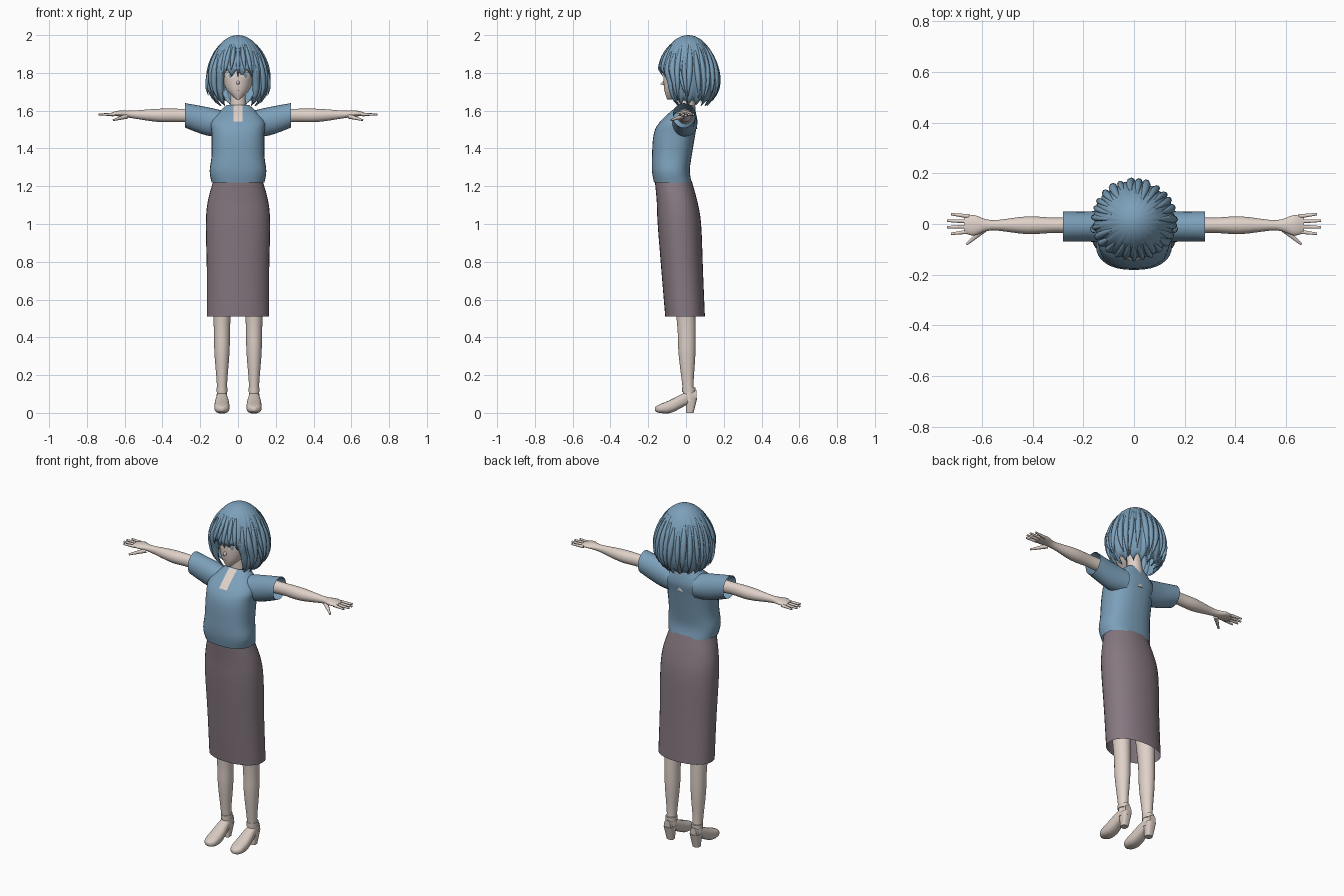
import bpy, bmesh, math, random
from math import sin, cos, pi, sqrt
from mathutils import Vector

random.seed(4)
if "Cube" in bpy.data.objects:
    bpy.data.objects.remove(bpy.data.objects["Cube"])


def material(name, red, green, blue):
    colour = (red, green, blue, 1)
    mat = bpy.data.materials.new(name)
    mat.use_nodes = True
    mat.diffuse_color = colour
    mat.node_tree.nodes["Principled BSDF"].inputs["Base Color"].default_value = colour
    return mat


soft_blue = material("soft_blue", .2, .35, .49)
mauve = material("mauve_cloth", .24, .19, .22)
skin = material("pale_skin", .74, .64, .58)
leather = material("beige_leather", .68, .59, .53)
eye_white = material("eye_white", .8, .78, .76)
grey_iris = material("grey_iris", .3, .36, .42)
rose = material("lip_rose", .55, .4, .37)


def finish(name, bm, mat, thickness=0):
    bmesh.ops.recalc_face_normals(bm, faces=bm.faces)
    mesh = bpy.data.meshes.new(name)
    bm.to_mesh(mesh)
    bm.free()
    mesh.materials.append(mat)
    part = bpy.data.objects.new(name, mesh)
    bpy.context.collection.objects.link(part)
    bpy.ops.object.select_all(action="DESELECT")
    part.select_set(True)
    bpy.context.view_layer.objects.active = part
    bpy.ops.object.shade_smooth_by_angle(angle=pi / 3)
    if thickness:
        part.modifiers.new("thickness", "SOLIDIFY").thickness = thickness


def sample(rings, t):
    """Smooth curve through the rings, where t counts rings."""
    last = len(rings) - 1
    i = min(int(t), last - 1)
    w = t - i
    near = [rings[min(max(i + k, 0), last)] for k in (-1, 0, 1, 2)]
    return [b + w / 2 * (c - a + w * (2 * a - 5 * b + 4 * c - d + w * (3 * b - a - 3 * c + d)))
            for a, b, c, d in zip(*near)]


def loft(name, rings, mat, axis="z", centre=0, side=1, sides=24, power=2, steps=4, caps=True):
    """Skin rings of (position, half width, low edge, high edge) along an axis."""
    bm = bmesh.new()
    loops = []
    for k in range((len(rings) - 1) * steps + 1):
        along, width, low, high = sample(rings, k / steps)
        loop = []
        for i in range(sides):
            angle = 2 * pi * i / sides
            c, s = (math.copysign(abs(f) ** (2 / power), f) for f in (cos(angle), sin(angle)))
            u = centre + width * c
            v = (low + high) / 2 + (high - low) / 2 * s
            x, y, z = {"x": (along, u, v), "y": (u, along, v), "z": (u, v, along)}[axis]
            loop.append(bm.verts.new((x * side, y, z)))
        loops.append(loop)
    for a, b in zip(loops, loops[1:]):
        for i in range(sides):
            bm.faces.new((a[i - 1], a[i], b[i], b[i - 1]))
    if caps:
        bm.faces.new(loops[0])
        bm.faces.new(loops[-1])
    finish(name, bm, mat)


def cone(name, start, end, thick, thin, mat, side=1):
    """Tapered limb between two points."""
    flip = Vector((side, 1, 1))
    start, end = Vector(start) * flip, Vector(end) * flip
    span = end - start
    bm = bmesh.new()
    bmesh.ops.create_cone(bm, cap_ends=True, segments=10, radius1=thick, radius2=thin, depth=span.length)
    turn = span.to_track_quat("Z", "Y").to_matrix().to_4x4()
    bm.transform(turn)
    bmesh.ops.translate(bm, verts=bm.verts, vec=(start + end) / 2)
    finish(name, bm, mat)


def grid(name, surface, columns, rows, mat, thickness=0):
    """Patch of quads from a function of u and v in the unit square."""
    bm = bmesh.new()
    verts = [[bm.verts.new(surface(i / columns, j / rows)) for j in range(rows + 1)]
             for i in range(columns + 1)]
    for a, b in zip(verts, verts[1:]):
        for j in range(rows):
            bm.faces.new((a[j], b[j], b[j + 1], a[j + 1]))
    bmesh.ops.remove_doubles(bm, verts=bm.verts, dist=.00001)
    finish(name, bm, mat, thickness)


# Blouse body, with the neckline slit as a thin plate on its front
torso = [(1.22, .14, -.17, .03), (1.28, .15, -.18, .02), (1.36, .14, -.18, .03),
         (1.48, .14, -.17, .05), (1.55, .14, -.13, .06), (1.63, .06, -.04, .04)]
loft("blouse", torso, soft_blue, power=2.4, sides=32, caps=False)


def slit_surface(u, v):
    height, width, front, back = sample(torso, 3.9 + 1.1 * v)
    return (u - .5) * .05, front - .004, height


grid("neckline_slit", slit_surface, 2, 10, skin)

# Skirt
loft("skirt", [(.51, .165, -.11, .1), (.75, .165, -.13, .09), (1, .17, -.15, .08),
               (1.12, .16, -.155, .06), (1.23, .13, -.165, .03)],
     mauve, power=2.2, sides=32, caps=False)

# Neck, head and nose
cone("neck", (0, .01, 1.5), (0, 0, 1.72), .05, .04, skin)
head = [(1.66, .01, -.1, -.07), (1.71, .06, -.115, .02), (1.79, .09, -.12, .11),
        (1.87, .1, -.11, .12), (1.94, .07, -.07, .08), (1.97, .03, -.03, .04)]
loft("head", head, skin, sides=32)
cone("nose", (0, -.11, 1.75), (0, -.135, 1.74), .012, .003, skin)


def face_plate(name, x, level, width, height, mat, lift):
    """Thin oval plate that follows the face; level and height count head rings."""
    def surface(u, v):
        a = 2 * u - 1
        z, half, front, back = sample(head, level + (v - .5) * height * sqrt(max(.02, 1 - a * a)))
        px = x + a * width / 2
        bulge = sqrt(1 - (px / half) ** 2)
        return px, (front + back) / 2 - (back - front) / 2 * bulge - lift, z
    grid(name, surface, 10, 4, mat)


face_plate("mouth", 0, .95, .026, .1, rose, .002)


# Hair: an egg-shaped outline with ridges and a jagged hem
def hair_point(angle, z, puff):
    rise = (z - 1.75) / (.25 if z > 1.75 else .16)
    radius = puff * sqrt(max(0, 1 - rise * rise))
    tuck = max(0, cos(angle)) * min(1, max(0, (1.82 - z) / .07))
    return .163 * radius * sin(angle), .012 - (.16 - .05 * tuck) * radius * cos(angle), z


def hair_surface(u, v):
    angle = (2 * u - 1) * pi
    fringe = 1.775 + .04 * abs(cos(9 * angle + .3))
    hem = 1.625 + .03 * abs(sin(8 * angle))
    blend = min(1, max(0, (abs(angle) - .5) / .14))
    bottom = fringe + (hem - fringe) * blend
    groove = v * (.045 * abs(sin(11 * angle)) ** 3 + .02 * sin(17 * angle) ** 2)
    return hair_point(angle, 2 - (2 - bottom) * v ** 1.8, 1 - groove)


grid("hair_shell", hair_surface, 176, 22, soft_blue, thickness=.006)


def lock(name, angle, top, bottom, width, puff, curl):
    """Tapered strand that follows the hair outline."""
    rings = []
    bm = bmesh.new()
    for k in range(9):
        t = k / 8
        x, y, z = hair_point(angle + curl * t * t, top + (bottom - top) * t, puff + t * t / 20)
        size = width * max(.08, sin(pi * (.12 + .86 * t)))
        spin = [2 * pi * i / 8 for i in range(8)]
        rings.append([bm.verts.new((x + size * cos(a), y + size * sin(a), z)) for a in spin])
    for a, b in zip(rings, rings[1:]):
        for i in range(8):
            bm.faces.new((a[i - 1], a[i], b[i], b[i - 1]))
    finish(name, bm, soft_blue)


for i in range(22):
    lock("hair_lock", .72 + (2 * pi - 1.44) * i / 21, random.uniform(1.9, 1.96),
         random.uniform(1.64, 1.68), random.uniform(.011, .018), .96, random.uniform(-.15, .15))
for i in range(-2, 3):
    lock("fringe_lock", i * .2, 1.95, 1.81 if i % 2 else 1.78, .012, .97, i * .04)

for side, tag in ((1, "left_"), (-1, "right_")):
    # Eye and side hair
    face_plate(tag + "eye", side * .04, 1.95, .046, .38, eye_white, .002)
    face_plate(tag + "iris", side * .04, 1.95, .018, .32, grey_iris, .004)
    face_plate(tag + "lash", side * .04, 2.15, .05, .07, soft_blue, .005)
    lock(tag + "side_lock", side * .64, 1.86, 1.63, .02, .93, side * .1)
    lock(tag + "flick_lock", side * 1.3, 1.82, 1.68, .009, 1.02, side * .2)

    # Sleeve, open at the cuff
    loft(tag + "sleeve", [(.08, .07, 1.46, 1.6), (.17, .06, 1.47, 1.62), (.28, .06, 1.51, 1.64)],
         soft_blue, "x", centre=-.01, side=side, caps=False)

    # Arm and palm
    loft(tag + "arm", [(.15, .04, 1.53, 1.61), (.3, .03, 1.54, 1.61), (.42, .035, 1.54, 1.61),
                       (.56, .02, 1.56, 1.6), (.63, .04, 1.57, 1.6), (.67, .03, 1.57, 1.59)],
         skin, "x", centre=-.005, side=side)

    # Fingers and thumb
    for k in range(4):
        y = (k - 1.5) * .02
        cone(tag + "finger", (.65, y, 1.58), (.74 - 20 * y * y, 1.3 * y, 1.58), .009, .005, skin, side)
    cone(tag + "thumb", (.59, -.02, 1.57), (.66, -.08, 1.55), .013, .005, skin, side)

    # Leg
    loft(tag + "leg", [(.06, .03, -.01, .05), (.15, .027, -.02, .04), (.32, .04, -.04, .05),
                       (.5, .045, -.05, .05), (.95, .07, -.11, .04)], skin, centre=.085, side=side)

    # Shoe upper, block heel and ankle strap
    loft(tag + "shoe", [(-.165, .01, .01, .03), (-.14, .035, 0, .045), (-.08, .04, 0, .07),
                        (0, .03, .04, .11), (.055, .02, .06, .12)],
         leather, "y", centre=.085, side=side, power=2.5)
    loft(tag + "heel", [(0, .02, 0, .04), (.08, .03, 0, .06)],
         leather, centre=.085, side=side, power=3)
    loft(tag + "ankle_strap", [(.11, .03, -.02, .05), (.135, .03, -.02, .05)],
         leather, centre=.085, side=side)
